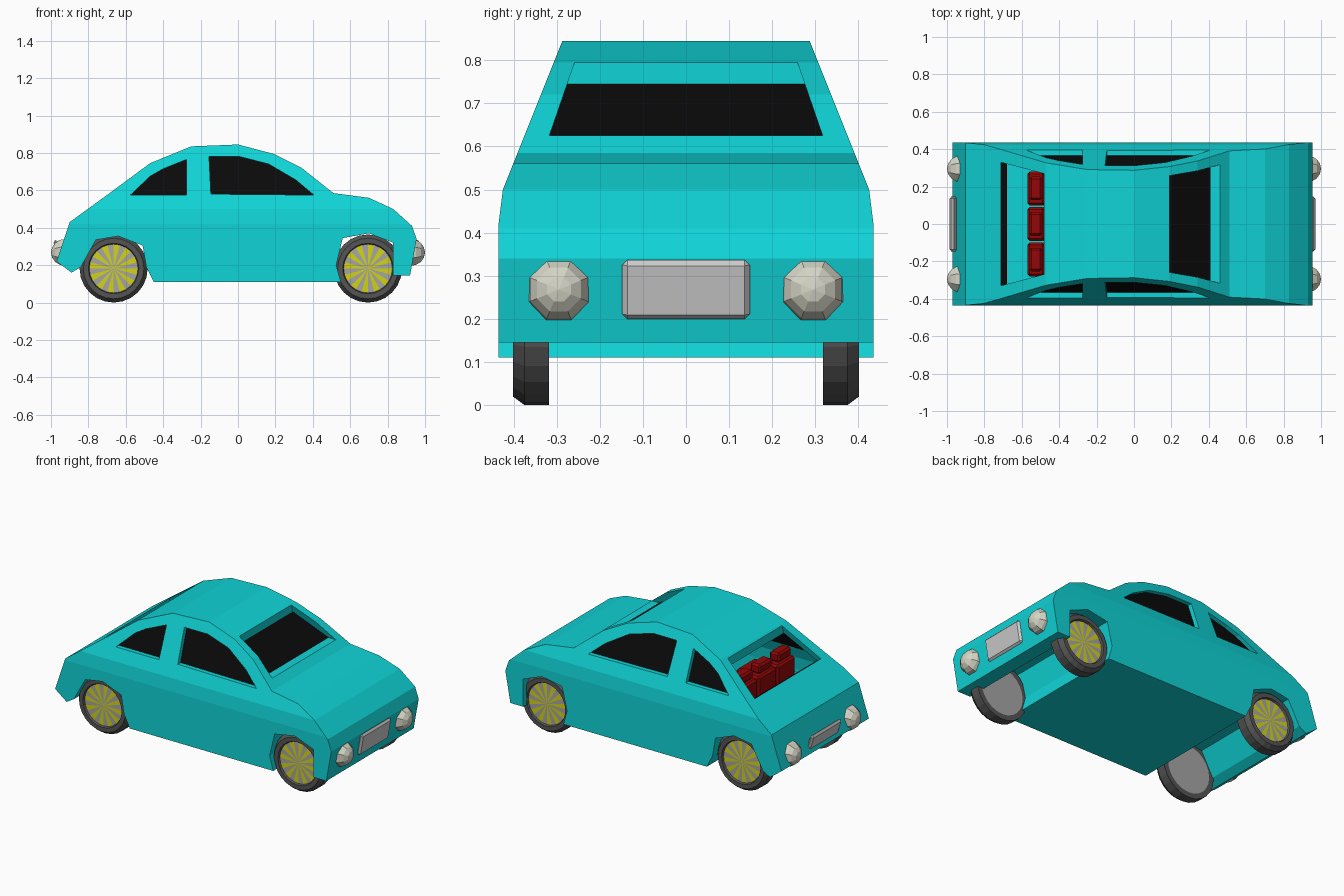
import bpy, bmesh, math
from mathutils import Matrix

if "Cube" in bpy.data.objects:
    bpy.data.objects.remove(bpy.data.objects["Cube"])

def material(name, rgb):
    m = bpy.data.materials.new(name)
    m.diffuse_color = (*rgb, 1)
    m.use_nodes = True
    m.node_tree.nodes["Principled BSDF"].inputs["Base Color"].default_value = m.diffuse_color
    return m

PAINT = material("paint", (0.005, 0.66, 0.68))
GLASS = material("black_glass", (0.003, 0.003, 0.003))
RED = material("red_leather", (0.3, 0.002, 0.002))
TYRE = material("tyre", (0.09, 0.09, 0.09))
RIM = material("rim", (0.38, 0.38, 0.38))
YELLOW = material("yellow", (0.65, 0.65, 0.01))
LAMP = material("lamp", (0.66, 0.66, 0.56))

def finish(bm, name, *mats):
    bmesh.ops.recalc_face_normals(bm, faces=bm.faces)
    me = bpy.data.meshes.new(name)
    bm.to_mesh(me)
    bm.free()
    for m in mats:
        me.materials.append(m)
    ob = bpy.data.objects.new(name, me)
    bpy.context.collection.objects.link(ob)
    return ob

def prism(name, pts, lo, hi, mat, cuts=()):
    """Side profile (x, z) spanning y = lo(z) .. hi(z)."""
    bm = bmesh.new()
    a = [bm.verts.new((x, -1, z)) for x, z in pts]
    b = [bm.verts.new((x, 1, z)) for x, z in pts]
    bm.faces.new(a)
    bm.faces.new(b[::-1])
    for i in range(len(pts)):
        j = (i + 1) % len(pts)
        bm.faces.new((a[i], b[i], b[j], a[j]))
    for z in cuts:
        bmesh.ops.bisect_plane(bm, geom=bm.verts[:] + bm.edges[:] + bm.faces[:],
                               plane_co=(0, 0, z), plane_no=(0, 0, 1))
    for v in bm.verts:
        v.co.y = lo(v.co.z) if v.co.y < 0 else hi(v.co.z)
    return finish(bm, name, mat)

def sym(name, pts, w, mat, cuts=()):
    return prism(name, pts, lambda z: -w(z), w, mat, cuts)

def box(name, x, y, z, mat=None, bevel=0.012):
    bm = bmesh.new()
    bmesh.ops.create_cube(bm, size=1)
    for v in bm.verts:
        for i, (p, q) in enumerate((x, y, z)):
            v.co[i] = p if v.co[i] < 0 else q
    bmesh.ops.bevel(bm, geom=bm.edges[:], offset=bevel, segments=1, affect='EDGES')
    return finish(bm, name, *([mat] if mat else []))

def width(z):
    """Half width of the body: upright sides, cabin leaning in."""
    if z <= 0.42:
        return 0.435
    if z <= 0.5:
        return 0.435 - (z - 0.42) * 0.125
    return 0.425 - (z - 0.5) * 0.4

# Body shell with wheel arches in its profile
body = sym("car_body", [
    (-0.90, 0.43), (-0.70, 0.575), (-0.47, 0.745), (-0.25, 0.835), (0.0, 0.845),
    (0.19, 0.795), (0.34, 0.72), (0.51, 0.585), (0.70, 0.56), (0.83, 0.50),
    (0.93, 0.41), (0.955, 0.34), (0.92, 0.145), (0.83, 0.145), (0.83, 0.32),
    (0.70, 0.37), (0.56, 0.345), (0.525, 0.20), (0.55, 0.11), (-0.45, 0.11),
    (-0.49, 0.19), (-0.51, 0.305), (-0.64, 0.355), (-0.76, 0.335),
    (-0.84, 0.19), (-0.89, 0.16), (-0.97, 0.22)], width, PAINT, (0.42, 0.5))

# Cutters: cabin space, windscreen, rear window, side windows
cabin = sym("cabin_cutter", [
    (-0.80, 0.40), (-0.46, 0.40), (-0.42, 0.15), (0.47, 0.15), (0.49, 0.40),
    (0.49, 0.53), (0.41, 0.612), (0.19, 0.735), (0.0, 0.80), (-0.24, 0.79),
    (-0.45, 0.705), (-0.68, 0.54)], lambda z: width(z) - 0.04, PAINT, (0.42, 0.5))
screen = sym("windscreen_cutter", [(0.19, 0.625), (0.6, 0.625), (0.6, 0.9), (0.19, 0.9)],
             lambda z: 0.317 - (z - 0.625) * 0.345, PAINT)
rear = sym("rear_window_cutter", [(-0.71, 0.5), (-0.48, 0.5), (-0.48, 0.9), (-0.71, 0.9)],
           lambda z: 0.33 - (z - 0.565) * 0.353, PAINT)
SIDES = {
    "rear_side": [(-0.575, 0.575), (-0.275, 0.575), (-0.275, 0.765), (-0.40, 0.715), (-0.47, 0.675)],
    "front_side": [(-0.145, 0.58), (0.405, 0.575), (0.31, 0.655), (0.165, 0.74),
                   (0.01, 0.78), (-0.155, 0.78)]}
cutters = [cabin, screen, rear]
cutters += [sym(n + "_cutter", p, lambda z: 0.6, PAINT) for n, p in SIDES.items()]
for c in cutters:
    c.hide_render = True
    mod = body.modifiers.new(c.name, 'BOOLEAN')
    mod.operation, mod.object, mod.solver = 'DIFFERENCE', c, 'EXACT'
deps = bpy.context.evaluated_depsgraph_get()
shell = bpy.data.meshes.new_from_object(body.evaluated_get(deps))
body.modifiers.clear()
body.data = shell
for c in cutters:
    bpy.data.objects.remove(c)

# Glass
for n, p in SIDES.items():
    prism(n + "_glass_left", p, lambda z: width(z) - 0.042, lambda z: width(z) - 0.028, GLASS)
    prism(n + "_glass_right", p, lambda z: 0.028 - width(z), lambda z: 0.042 - width(z), GLASS)
sym("windscreen", [(0.19, 0.745), (0.41, 0.625), (0.41, 0.605), (0.19, 0.725)],
    lambda z: 0.325 - (z - 0.625) * 0.345, GLASS)
box("rear_window_seal", (-0.712, -0.68), (-0.335, 0.335), (0.535, 0.55), GLASS, 0.002)

# Seats: rear bench of three, two in front
def seat(name, x, y, z, w):
    box(name + "_cushion", (x, x + 0.22), (y - w, y + w), (z, z + 0.08), RED)
    box(name + "_back", (x - 0.07, x + 0.02), (y - w, y + w), (z, z + 0.17), RED)
    box(name + "_headrest", (x - 0.06, x + 0.01), (y - w * 0.7, y + w * 0.7), (z + 0.175, z + 0.235), RED)

for i, y in enumerate((-0.19, 0, 0.19)):
    seat(f"rear_seat_{i + 1}", -0.50, y, 0.40, 0.09)
for i, y in enumerate((-0.18, 0.18)):
    seat(f"front_seat_{i + 1}", 0.0, y, 0.40, 0.11)
    box(f"front_seat_base_{i + 1}", (0.0, 0.2), (y - 0.09, y + 0.09), (0.145, 0.405), RED)

# Wheels: turned profile, hub face of alternating wedges
def wheel(name, cx, side):
    n, cz = 24, 0.182
    prof = [(0.15, 0.318), (0.182, 0.318), (0.182, 0.375), (0.162, 0.402), (0.135, 0.402), (0.13, 0.39)]
    bm = bmesh.new()
    rings = [[bm.verts.new((cx + r * math.cos(t), side * y, cz + r * math.sin(t)))
              for t in (2 * math.pi * k / n for k in range(n))] for r, y in prof]
    hub = bm.verts.new((cx, side * 0.392, cz))
    bm.faces.new(rings[0]).material_index = 1
    for k in range(n):
        j = (k + 1) % n
        for a, b in zip(rings, rings[1:]):
            bm.faces.new((a[k], a[j], b[j], b[k]))
        bm.faces.new((rings[-1][k], rings[-1][j], hub)).material_index = 1 + k % 2
    finish(bm, name, TYRE, RIM, YELLOW)

for end, cx in (("rear", -0.665), ("front", 0.695)):
    for sn, s in (("left", 1), ("right", -1)):
        wheel(f"{end}_wheel_{sn}", cx, s)

# Lamps and blank plates at both ends
for end, s, tilt in (("front", 1, 10), ("rear", -1, -18)):
    for sn, y in (("left", 0.295), ("right", -0.295)):
        bm = bmesh.new()
        bmesh.ops.create_uvsphere(bm, u_segments=8, v_segments=8, radius=0.078)
        bmesh.ops.transform(bm, verts=bm.verts, matrix=Matrix.Translation((s * 0.922, y, 0.268))
                            @ Matrix.Rotation(math.pi / 2, 4, 'Y') @ Matrix.Rotation(math.pi / 8, 4, 'Z'))
        finish(bm, f"{end}_lamp_{sn}", LAMP)
    plate = box(f"{end}_plate", (-0.012, 0.012), (-0.148, 0.148), (-0.07, 0.07))
    plate.location = (0.948 if s > 0 else -0.957, 0, 0.268)
    plate.rotation_euler.y = math.radians(tilt)
